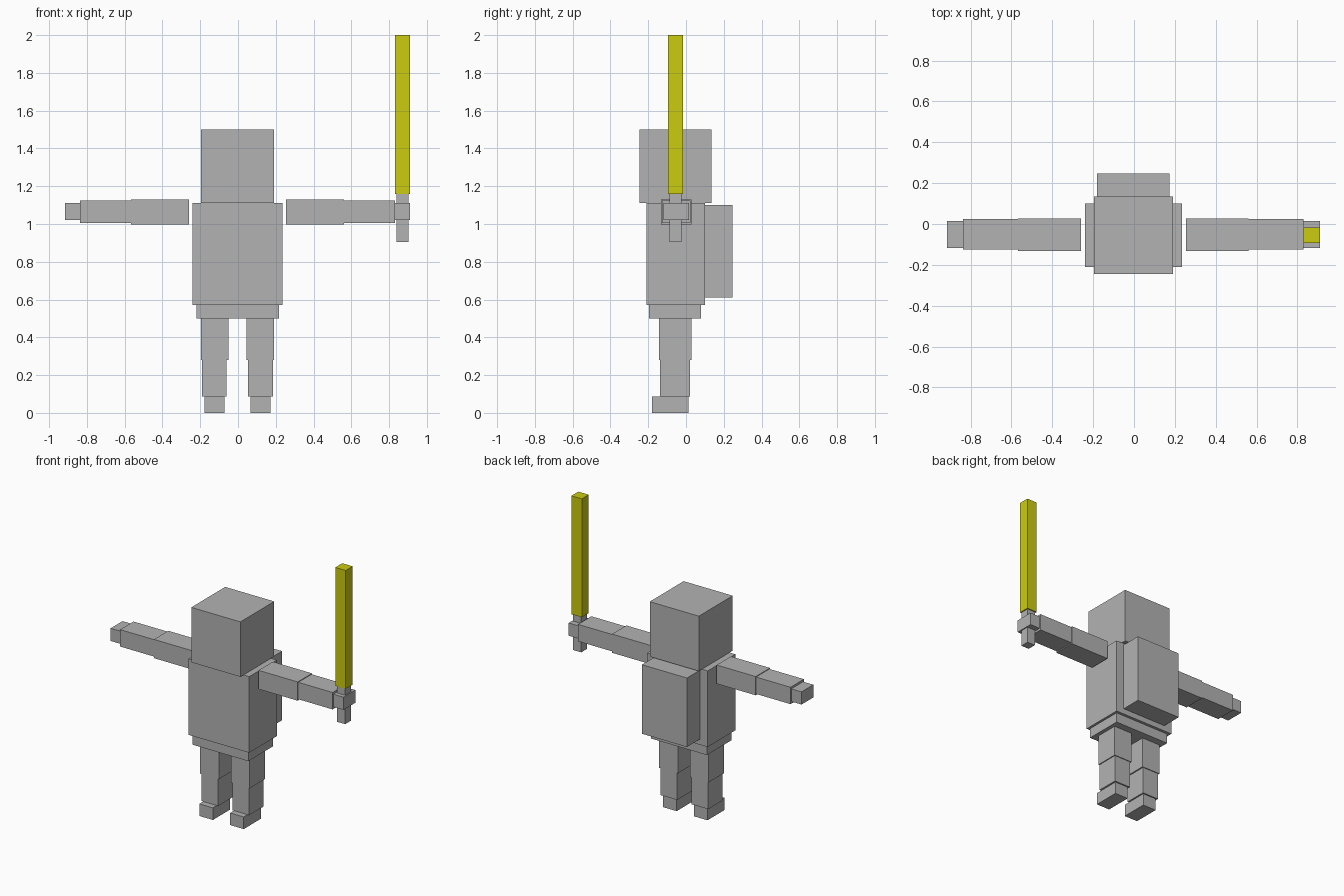
import bpy
from mathutils import Matrix, Vector
import bmesh

if "Cube" in bpy.data.objects:
    bpy.data.objects.remove(bpy.data.objects["Cube"])


def material(name, rgb):
    m = bpy.data.materials.new(name)
    m.diffuse_color = (*rgb, 1)
    m.use_nodes = True
    m.node_tree.nodes["Principled BSDF"].inputs["Base Color"].default_value = m.diffuse_color
    return m


GREY = material("plain grey", (0.45, 0.45, 0.45))
YELLOW = material("glowing yellow", (0.6, 0.6, 0.005))


def box(name, x, y, z, mat=GREY):
    """Axis-aligned box from (min, max) ranges."""
    lo, hi = Vector((x[0], y[0], z[0])), Vector((x[1], y[1], z[1]))
    bm = bmesh.new()
    bmesh.ops.create_cube(bm, size=1, matrix=Matrix.LocRotScale((lo + hi) / 2, None, hi - lo))
    mesh = bpy.data.meshes.new(name)
    bm.to_mesh(mesh)
    bm.free()
    mesh.materials.append(mat)
    obj = bpy.data.objects.new(name, mesh)
    bpy.context.collection.objects.link(obj)
    return obj


# Head, body and backpack
box("head", (-0.195, 0.19), (-0.245, 0.135), (1.11, 1.50))
box("torso", (-0.24, 0.235), (-0.21, 0.10), (0.57, 1.11))
box("pelvis", (-0.22, 0.218), (-0.195, 0.08), (0.50, 0.57))
box("backpack", (-0.18, 0.173), (0.097, 0.247), (0.61, 1.10))

# Limbs, mirrored about the body's middle
MID = -0.003
LIMBS = [
    ("upper_leg", (0.048, 0.194), (-0.142, 0.028), (0.28, 0.50)),
    ("lower_leg", (0.057, 0.187), (-0.137, 0.022), (0.086, 0.28)),
    ("foot", (0.068, 0.174), (-0.18, 0.012), (0.0, 0.086)),
    ("upper_arm", (0.257, 0.564), (-0.132, 0.028), (0.997, 1.13)),
    ("lower_arm", (0.564, 0.834), (-0.126, 0.024), (1.005, 1.125)),
    ("hand", (0.834, 0.914), (-0.118, 0.015), (1.02, 1.11)),
]
for name, (a, b), y, z in LIMBS:
    box("right_" + name, (MID - b, MID - a), y, z)
    box("left_" + name, (MID + a, MID + b), y, z)

# Sword held upright in the left hand
box("sword_handle", (0.84, 0.903), (-0.088, -0.025), (0.905, 1.16))
box("sword_blade", (0.83, 0.911), (-0.094, -0.017), (1.16, 2.0), YELLOW)
